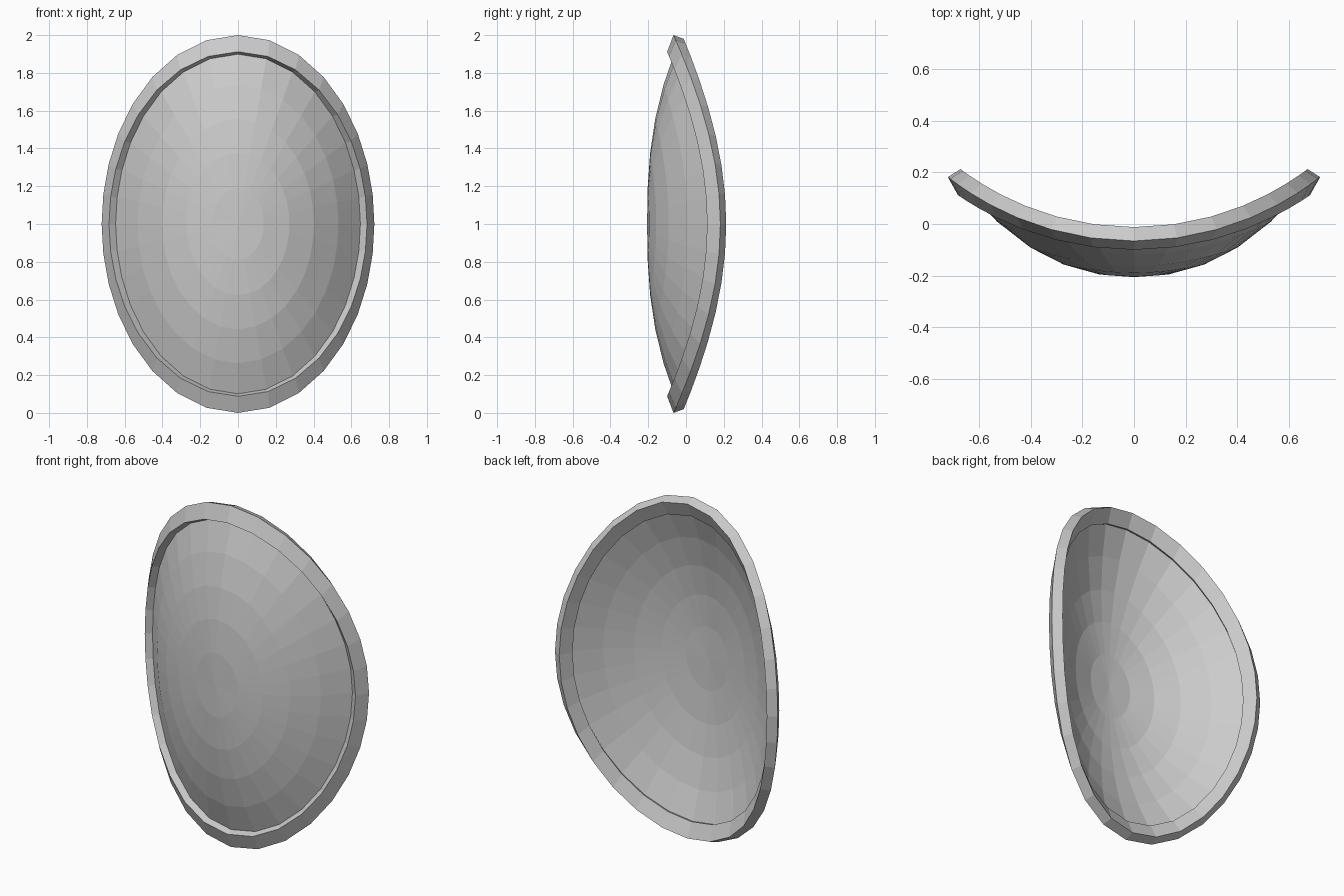
import bpy, bmesh
from math import sin, cos, pi, radians

if "Cube" in bpy.data.objects:
    bpy.data.objects.remove(bpy.data.objects["Cube"])

SEG = 32


def angle(i):
    # vertex spacing is a little tighter toward the left and right sides
    u = 2 * pi * i / SEG
    return u + radians(5.6) * sin(2 * u)


def arc_y(x, half, y0, y1):
    # circular bow through (0, y0) and (half, y1)
    s = y1 - y0
    r = (half * half + s * s) / (2 * s)
    return y0 + r - (r * r - x * x) ** 0.5


def oval(bm, half_w, half_h, y0, y1, scale=1.0, bulge=0.0):
    verts = []
    for i in range(SEG):
        a = angle(i)
        x = half_w * scale * sin(a)
        z = 1 + half_h * scale * cos(a)
        verts.append(bm.verts.new((x, arc_y(x, half_w, y0, y1) - bulge, z)))
    return verts


def bridge(bm, a, b):
    for i in range(SEG):
        j = (i + 1) % SEG
        bm.faces.new((a[i], a[j], b[j], b[i]))


def finish(bm, name):
    bmesh.ops.recalc_face_normals(bm, faces=bm.faces)
    mesh = bpy.data.meshes.new(name)
    bm.to_mesh(mesh)
    bm.free()
    bpy.context.collection.objects.link(bpy.data.objects.new(name, mesh))


# Rim: tilted four-sided band following the bowed oval
bm = bmesh.new()
loops = [oval(bm, *p) for p in (
    (0.722, 1.0, -0.066, 0.182),    # outer front
    (0.673, 0.98, -0.012, 0.213),   # outer back
    (0.636, 0.895, -0.048, 0.143),  # inner back
    (0.683, 0.912, -0.100, 0.112),  # inner front
)]
for k in range(4):
    bridge(bm, loops[k], loops[(k + 1) % 4])
finish(bm, "shield_rim")

# Domed panel: thin sheet set into the rim, bulging forward
bm = bmesh.new()
EDGE = (0.648, 0.899, -0.063, 0.134)
BULGE = 0.143
rings = [oval(bm, *EDGE, scale=t, bulge=BULGE * (1 - t ** 2.5))
         for t in (0.21, 0.42, 0.62, 0.82, 1.0)]
for a, b in zip(rings, rings[1:]):
    bridge(bm, a, b)
centre = bm.verts.new((0, EDGE[2] - BULGE, 1))
for i in range(SEG):
    bm.faces.new((centre, rings[0][i], rings[0][(i + 1) % SEG]))
finish(bm, "shield_panel")
